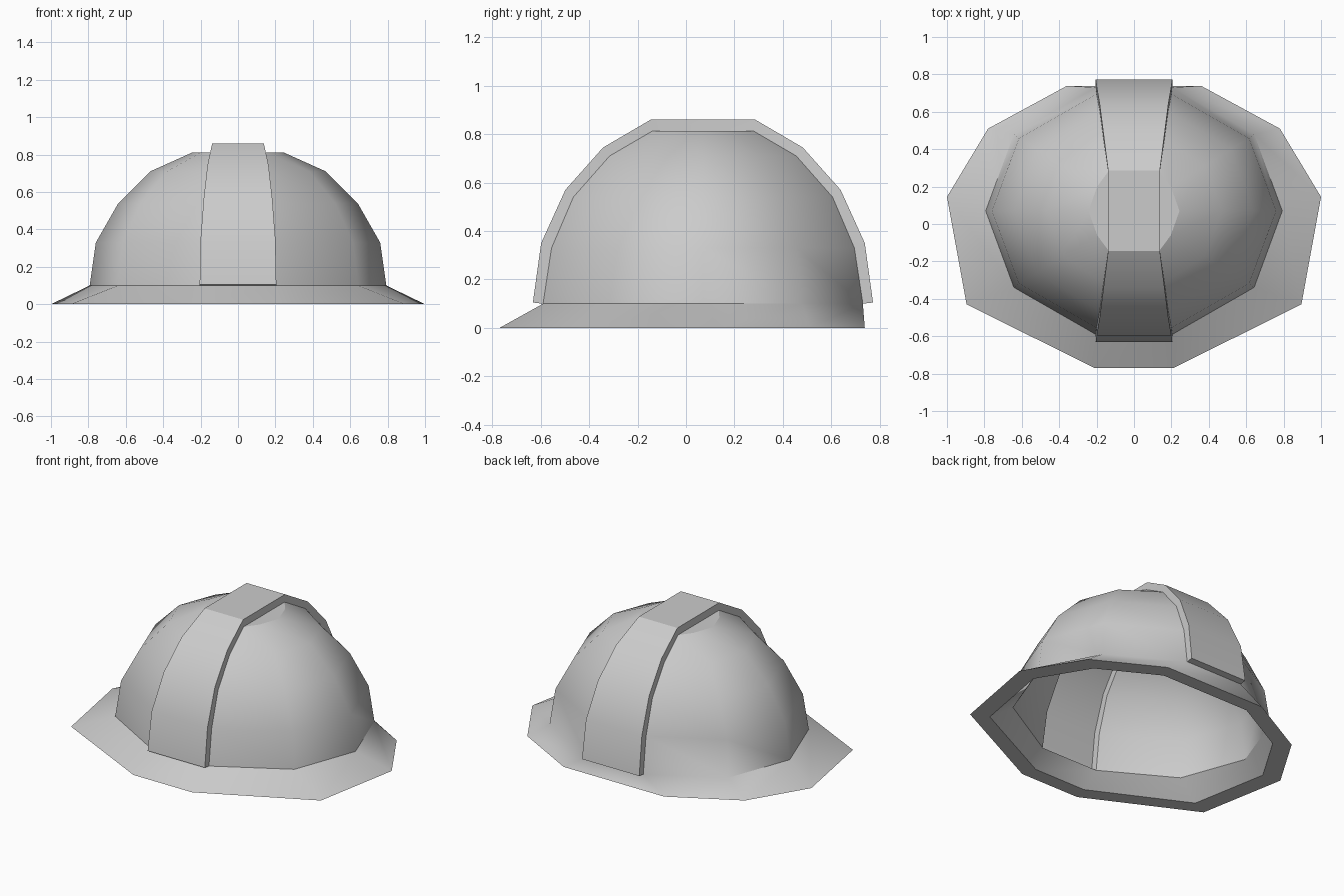
import bpy, bmesh, math

if "Cube" in bpy.data.objects:
    bpy.data.objects.remove(bpy.data.objects["Cube"])

CY = 0.07  # dome centre in y

# Each ring: dome half width, dome half depth, dome z, ridge half width, ridge half depth, ridge z
RINGS = [(0.793, 0.66, 0.10, 0.205, 0.702, 0.105),
         (0.76, 0.625, 0.33, 0.20, 0.668, 0.35),
         (0.64, 0.535, 0.54, 0.183, 0.568, 0.57),
         (0.47, 0.385, 0.71, 0.163, 0.412, 0.745),
         (0.243, 0.21, 0.812, 0.138, 0.215, 0.86)]
# Right half of the brim outline, back to front
BRIM = [(0.36, 0.738), (0.78, 0.51), (1.0, 0.145), (0.895, -0.43), (0.21, -0.77)]

bm = bmesh.new()


def mirrored_ring(half, z):
    pts = half + [(-x, y) for x, y in reversed(half)]
    return [bm.verts.new((x, y, z)) for x, y in pts]


def bridge(a, b):
    n = len(a)
    for i in range(n):
        j = (i + 1) % n
        bm.faces.new((a[i], a[j], b[j], b[i]))


def dome(rings):
    """Ten-sided dome with a stepped ridge over the middle; returns base loop and crown faces."""
    D, S = [], []
    for X, Y, z, w, SY, sz in rings:
        half = [(w, Y), (0.81 * X, 0.62 * Y), (X, 0), (0.81 * X, -0.62 * Y), (w, -Y)]
        D.append(mirrored_ring([(x, y + CY) for x, y in half], z))
        S.append(mirrored_ring([(w, CY + SY), (w, CY - SY)], sz))
    at = (0, 4, 5, 9)  # dome vertices under the ridge corners
    for d, e, s, t in zip(D, D[1:], S, S[1:]):
        for i in (0, 1, 2, 3, 5, 6, 7, 8):      # side panels
            bm.faces.new((d[i], d[i + 1], e[i + 1], e[i]))
        for a, b in ((1, 2), (3, 0)):           # ridge front and back
            bm.faces.new((s[a], s[b], t[b], t[a]))
        for k, i in enumerate(at):              # ridge side walls
            bm.faces.new((d[i], s[k], t[k], e[i]))
    d, s = D[-1], S[-1]                         # crown
    crown = [bm.faces.new(s), bm.faces.new(d[:5]), bm.faces.new(d[5:])]
    bm.faces.new((d[0], d[4], s[1], s[0]))
    bm.faces.new((d[5], d[9], s[3], s[2]))
    d, s = D[0], S[0]                           # ridge lower ends
    bm.faces.new((d[4], d[5], s[2], s[1]))
    bm.faces.new((d[9], d[0], s[0], s[3]))
    return d, crown


# Dome, brim top, flat underside rim, and the slope back up to the dome
base, crown = dome(RINGS)
edge = mirrored_ring(BRIM, 0)
rim = mirrored_ring([(x * 0.88, y * 0.88) for x, y in BRIM], 0)
lining = [bm.verts.new(v.co) for v in base]
bridge(base, edge)
bridge(edge, rim)
bridge(rim, lining)
bmesh.ops.recalc_face_normals(bm, faces=bm.faces[:])
for loop in (edge, rim):
    for e in bm.edges:
        if e.verts[0] in loop and e.verts[1] in loop:
            e.smooth = False
bm.faces.index_update()
flat = [f.index for f in crown]

mesh = bpy.data.meshes.new("helmet_shell")
bm.to_mesh(mesh)
bm.free()
helmet = bpy.data.objects.new("helmet_shell", mesh)
bpy.context.collection.objects.link(helmet)
bpy.context.view_layer.objects.active = helmet
helmet.select_set(True)
bpy.ops.object.shade_smooth_by_angle(angle=math.radians(48), keep_sharp_edges=True)
for i in flat:  # flat crown
    mesh.polygons[i].use_smooth = False
